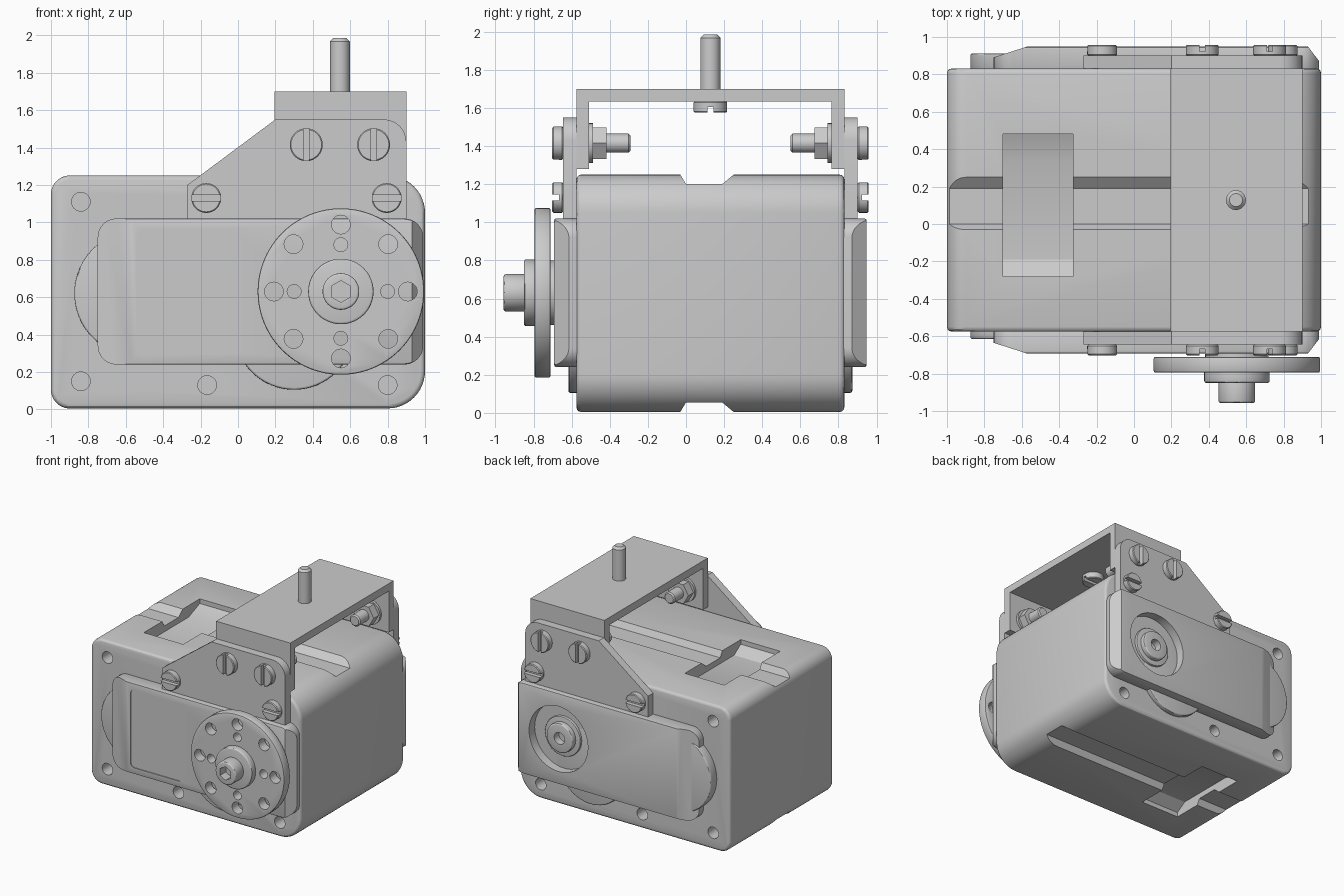
import bpy, bmesh, math

if "Cube" in bpy.data.objects:
    bpy.data.objects.remove(bpy.data.objects["Cube"])

MID, HALF = 0.128, 0.703          # body centre plane in y and half width


def poly(name, pts, a, b, axis='Y', bevel=0, segs=3):
    """Extrude a closed 2D profile between a and b along an axis."""
    place = {'X': lambda p, d: (d, p[0], p[1]),
             'Y': lambda p, d: (p[0], d, p[1]),
             'Z': lambda p, d: (p[0], p[1], d)}[axis]
    bm = bmesh.new()
    lo = [bm.verts.new(place(p, a)) for p in pts]
    hi = [bm.verts.new(place(p, b)) for p in pts]
    bm.faces.new(lo)
    bm.faces.new(hi)
    for i in range(len(pts)):
        j = (i + 1) % len(pts)
        bm.faces.new((lo[i], lo[j], hi[j], hi[i]))
    bmesh.ops.recalc_face_normals(bm, faces=bm.faces)
    me = bpy.data.meshes.new(name)
    bm.to_mesh(me)
    bm.free()
    ob = bpy.data.objects.new(name, me)
    bpy.context.collection.objects.link(ob)
    if bevel:
        m = ob.modifiers.new('edge', 'BEVEL')
        m.width, m.segments = bevel, segs
        m.limit_method, m.angle_limit = 'ANGLE', math.radians(40)
        apply(ob, m)
    return ob


def apply(ob, m):
    bpy.context.view_layer.objects.active = ob
    bpy.ops.object.modifier_apply(modifier=m.name)


def cut(ob, cutters):
    for c in cutters:
        m = ob.modifiers.new('cut', 'BOOLEAN')
        m.operation, m.solver, m.object = 'DIFFERENCE', 'EXACT', c
        apply(ob, m)
        bpy.data.objects.remove(c)


def circle(u, v, r, n=40):
    return [(u + r * math.cos(2 * math.pi * i / n), v + r * math.sin(2 * math.pi * i / n)) for i in range(n)]


def rrect(u0, v0, u1, v1, rads, n=10):
    """Rounded rectangle; radii from lower left, counter-clockwise."""
    pts = []
    for k, (u, v, su, sv) in enumerate(((u0, v0, 1, 1), (u1, v0, -1, 1), (u1, v1, -1, -1), (u0, v1, 1, -1))):
        r = rads[k]
        for i in range(n + 1 if r else 1):
            t = math.pi + (k + i / n) * math.pi / 2
            pts.append((u + su * r + r * math.cos(t), v + sv * r + r * math.sin(t)))
    return pts


def rect(u0, v0, u1, v1):
    return [(u0, v0), (u1, v0), (u1, v1), (u0, v1)]


# Main housing with grooves, clip pockets and mounting holes
body = poly('housing', rrect(-1, 0.005, 1, 1.25, (0.1, 0.2, 0.2, 0.1), 12), MID - HALF, MID + HALF, bevel=0.025)
cuts = []
for flip in (0, 1):
    z = lambda v: 1.255 - v if flip else v
    groove = [(-0.045, 1.27), (-0.03, 1.25), (0.0, 1.2), (0.19, 1.2), (0.25, 1.25), (0.27, 1.27)]
    pocket = [(-0.28, 1.3), (-0.28, 1.21), (-0.19, 1.15), (0.33, 1.15), (0.48, 1.21), (0.48, 1.3)]
    cuts += [poly('groove_cutter', [(y, z(v)) for y, v in groove], -1.1, 1.1, 'X'),
             poly('pocket_cutter', [(y, z(v)) for y, v in pocket], -0.7, -0.325, 'X')]
for x, zz in ((-0.84, 1.11), (-0.84, 0.15), (-0.165, 0.13), (0.8, 0.13)):
    for s in (-1, 1):
        cuts.append(poly('hole_cutter', circle(x, zz, 0.05, 24), MID + s * (HALF + 0.1), MID + s * (HALF - 0.2)))
cut(body, cuts)


def side(s, d):
    """World y at distance d outside the front (-1) or back (1) face."""
    return MID + s * (HALF + d)


def screw_head(name, x, z, r, s, d0, d1, vertical):
    head = poly(name, circle(x, z, r, 32), side(s, d0), side(s, d1), bevel=0.006, segs=1)
    w, h = (0.015, 0.2) if vertical else (0.2, 0.015)
    cut(head, [poly('slot_cutter', rect(x - w, z - h, x + w, z + h), side(s, d1 - 0.035), side(s, d1 + 0.1))])


for s, tag in ((-1, 'front'), (1, 'back')):
    # Raised gear cover, with both ends chamfered
    cover = poly(tag + '_cover', rrect(-0.75, 0.24, 0.99, 1.02, (0.1,) * 4), side(s, -0.01), side(s, 0.117),
                 bevel=0.012, segs=2)
    left = [(-0.77, side(s, 0.054)), (-0.57, side(s, 0.118)), (-0.77, side(s, 0.2))]
    right = [(0.93, side(s, 0.118)), (1.02, side(s, 0.0)), (1.02, side(s, 0.2))]
    cuts = [poly('chamfer_cutter', p, 0, 1.3, 'Z') for p in (left, right)]
    if s < 0:
        cuts.append(poly('label_cutter', rrect(-0.54, 0.295, -0.04, 0.965, (0.04,) * 4, 5), side(s, 0.109), side(s, 0.2)))
    else:
        cuts.append(poly('bearing_cutter', circle(0.55, 0.63, 0.28, 56), side(s, 0.04), side(s, 0.2)))
    cut(cover, cuts)
    # Round bulges showing beside the cover
    poly(tag + '_end_bulge', circle(-0.54, 0.62, 0.335, 64), side(s, -0.01), side(s, 0.04 if s < 0 else 0.08), bevel=0.01)
    poly(tag + '_lower_bulge', circle(0.3, 0.425, 0.32, 64), side(s, -0.01), side(s, 0.042), bevel=0.012)
    # Bracket side plate
    corner = [(0.78 + 0.12 * math.cos(t * math.pi / 16), 1.43 + 0.12 * math.sin(t * math.pi / 16)) for t in range(9)]
    poly(tag + '_bracket_plate', [(-0.27, 1.02), (0.9, 1.02)] + corner + [(0.2, 1.55), (-0.27, 1.2)],
         side(s, 0), side(s, 0.07))
    # Screws into the housing
    for x in (-0.17, 0.795):
        screw_head(tag + '_housing_screw', x, 1.13, 0.08, s, 0.07, 0.127, False)
    # Bolts, washers and nuts joining the plate to the upper bracket
    for x in (0.365, 0.725):
        screw_head(tag + '_bolt_head', x, 1.415, 0.088, s, 0.07, 0.127, True)
        poly(tag + '_washer', circle(x, 1.415, 0.105, 32), side(s, -0.067), side(s, -0.088))
        poly(tag + '_nut', circle(x, 1.415, 0.095, 6), side(s, -0.088), side(s, -0.158))
        poly(tag + '_bolt_shank', circle(x, 1.415, 0.05, 24), side(s, 0.0), side(s, -0.283), bevel=0.01, segs=1)

# Rear bearing boss with centre hole
boss = poly('bearing_step', circle(0.55, 0.63, 0.17), side(1, 0.03), side(1, 0.06), bevel=0.006)
hub = poly('bearing_hub', circle(0.55, 0.63, 0.125), side(1, 0.03), side(1, 0.105), bevel=0.012)
for o in (boss, hub):
    cut(o, [poly('hole_cutter', circle(0.55, 0.63, 0.05, 24), side(1, 0.035), side(1, 0.2))])

# Upper U-shaped bracket
a, b, t = MID - HALF, MID + HALF, 0.067
poly('upper_bracket', [(a, 1.28), (a + t, 1.28), (a + t, 1.635), (b - t, 1.635), (b - t, 1.28), (b, 1.28), (b, 1.7), (a, 1.7)],
     0.195, 0.9, 'X')

# Vertical stud with slotted head below the bracket
poly('stud', circle(0.545, 0.128, 0.053, 32), 1.62, 1.985, 'Z', 0.018, 1)
head = poly('stud_head', circle(0.545, 0.128, 0.088, 32), 1.575, 1.635, 'Z', 0.006, 1)
cut(head, [poly('slot_cutter', rect(0.4, 0.113, 0.7, 0.143), 1.5, 1.605, 'Z')])

# Output horn disc with its two rings of holes
HX, HZ = 0.55, 0.63
horn = poly('horn_disc', circle(HX, HZ, 0.445, 96), -0.795, -0.71, bevel=0.01, segs=2)
cuts = []
for n, ring, r, hole_n in ((8, 0.358, 0.05, 24), (4, 0.25, 0.037, 20)):
    for x, z in circle(HX, HZ, ring, n):
        cuts.append(poly('hole_cutter', circle(x, z, r, hole_n), -0.9, -0.6))
cut(horn, cuts)
poly('horn_collar', circle(HX, HZ, 0.17), -0.72, -0.68)
poly('horn_hub', circle(HX, HZ, 0.175, 48), -0.85, -0.78, bevel=0.012)
bolt = poly('horn_bolt', circle(HX, HZ, 0.098), -0.957, -0.84, bevel=0.012)
hexagon = [(HX + v - HZ, HZ + u - HX) for u, v in circle(HX, HZ, 0.058, 6)]
cut(bolt, [poly('hex_cutter', hexagon, -1.0, -0.88)])

# Smooth the round surfaces, keep edges sharp
bpy.ops.object.select_all(action='SELECT')
bpy.ops.object.shade_smooth_by_angle(angle=math.radians(30))
